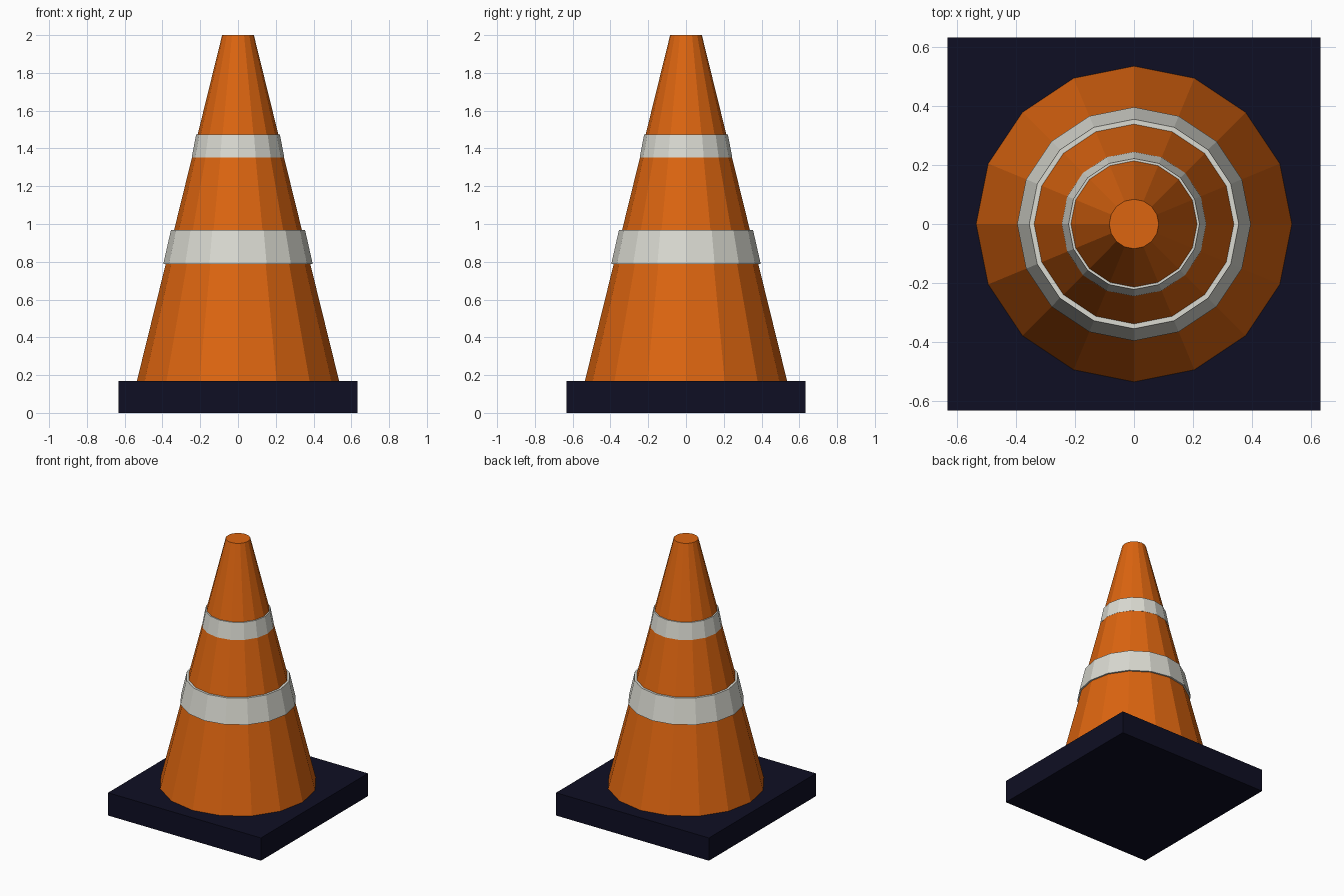
import bpy

default_cube = bpy.data.objects.get("Cube")
if default_cube:
    bpy.data.objects.remove(default_cube, do_unlink=True)


def make_material(name, rgb):
    mat = bpy.data.materials.new(name)
    mat.use_nodes = True
    color = (*rgb, 1.0)
    mat.diffuse_color = color
    mat.node_tree.nodes["Principled BSDF"].inputs["Base Color"].default_value = color
    return mat


orange = make_material("orange", (0.72, 0.13, 0.005))
white = make_material("off white", (0.70, 0.70, 0.64))
navy = make_material("dark navy", (0.0045, 0.0045, 0.017))

SIDES = 16
BASE_WIDTH = 1.264
BASE_TOP = 0.17


def frustum(name, bottom, top, r_bottom, r_top, mat):
    """Closed, flat-shaded tapered cylinder between two heights."""
    bpy.ops.mesh.primitive_cone_add(
        vertices=SIDES, radius1=r_bottom, radius2=r_top,
        depth=top - bottom, location=(0, 0, (bottom + top) / 2))
    obj = bpy.context.object
    obj.name = name
    obj.data.materials.append(mat)
    return obj


# Square base slab
bpy.ops.mesh.primitive_cube_add(size=1, location=(0, 0, BASE_TOP / 2))
base = bpy.context.object
base.name = "base"
base.scale = (BASE_WIDTH, BASE_WIDTH, BASE_TOP)
base.data.materials.append(navy)

# Tapered body
frustum("cone_body", BASE_TOP, 2.0, 0.535, 0.084, orange)

# Raised reflective bands
frustum("lower_band", 0.787, 0.968, 0.396, 0.355, white)
frustum("upper_band", 1.352, 1.473, 0.245, 0.222, white)
